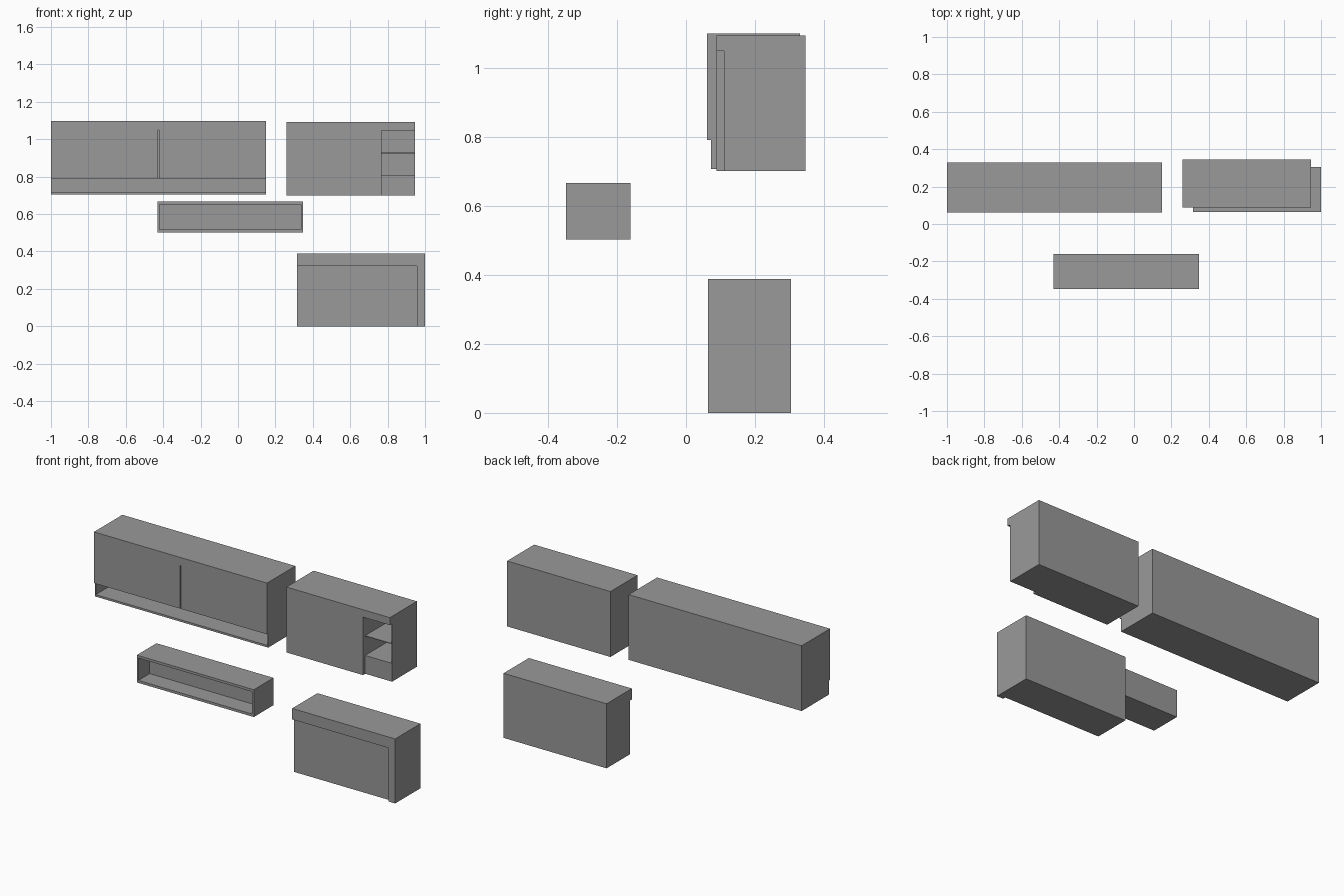
import bpy
import bmesh

if "Cube" in bpy.data.objects:
    bpy.data.objects.remove(bpy.data.objects["Cube"], do_unlink=True)

grey = bpy.data.materials.new("plain grey")
grey.use_nodes = True
colour = (0.32, 0.32, 0.32, 1)
grey.diffuse_color = colour
grey.node_tree.nodes["Principled BSDF"].inputs["Base Color"].default_value = colour


def panel(name, outline, y0, y1):
    """Extrude an x-z outline from y0 back to y1."""
    bm = bmesh.new()
    face = bm.faces.new([bm.verts.new((x, y0, z)) for x, z in outline])
    side = bmesh.ops.extrude_face_region(bm, geom=[face])
    verts = [g for g in side["geom"] if isinstance(g, bmesh.types.BMVert)]
    bmesh.ops.translate(bm, verts=verts, vec=(0, y1 - y0, 0))
    bmesh.ops.recalc_face_normals(bm, faces=bm.faces)
    mesh = bpy.data.meshes.new(name)
    bm.to_mesh(mesh)
    bm.free()
    mesh.materials.append(grey)
    obj = bpy.data.objects.new(name, mesh)
    bpy.context.collection.objects.link(obj)
    return obj


def box(name, x0, x1, y0, y1, z0, z1):
    return panel(name, [(x0, z0), (x1, z0), (x1, z1), (x0, z1)], y0, y1)


THIN = 0.004

# Long wall cabinet: closed top with a slit between the doors, open tray below
L, R, BACK, FRONT = -1.0, 0.15, 0.33, 0.072
LOW, FLOOR, SHELF, TOP = 0.706, 0.718, 0.79, 1.098
SLIT, HALF, SLIT_TOP = -0.425, 0.002, 1.05
box("long_cabinet_body", L, R, FRONT, BACK, SHELF, TOP)
panel("long_cabinet_doors",
      [(L, SHELF), (SLIT - HALF, SHELF), (SLIT - HALF, SLIT_TOP),
       (SLIT + HALF, SLIT_TOP), (SLIT + HALF, SHELF), (R, SHELF),
       (R, TOP), (L, TOP)], 0.061, FRONT)
box("long_cabinet_floor", L, R, FRONT, BACK, LOW, FLOOR)
box("long_cabinet_back", L, R, BACK - THIN, BACK, FLOOR, SHELF)
for name, x in (("right", L), ("left", R - THIN)):
    box("long_cabinet_side_" + name, x, x + THIN, FRONT, BACK - THIN, FLOOR, SHELF)

# Short wall cabinet: L-shaped front around an open corner niche
L, R, NICHE = 0.26, 0.947, 0.768
FACE, FRONT, BACK = 0.089, 0.11, 0.346
LOW, SEAT, HEAD, TOP = 0.70, 0.81, 1.048, 1.093
panel("short_cabinet_front",
      [(L, LOW), (NICHE, LOW), (NICHE, HEAD), (R, HEAD), (R, TOP), (L, TOP)],
      FACE, FRONT)
box("short_cabinet_body", L, NICHE, FRONT, BACK, LOW, TOP)
box("niche_head", NICHE, R, FRONT, BACK, HEAD, TOP)
box("niche_base", NICHE, R, FRONT, BACK, LOW, SEAT)
box("niche_back", NICHE, R, BACK - THIN, BACK, SEAT, HEAD)
box("niche_side", R - THIN, R, FRONT, BACK - THIN, SEAT, HEAD)
box("niche_shelf", NICHE, R - THIN, FRONT, BACK - THIN, 0.925, 0.925 + THIN)

# Base cabinet: raised top and side strip around a recessed door
L, R, FACE, FRONT, BACK = 0.315, 1.0, 0.064, 0.082, 0.304
STRIP, RAIL, TOP = 0.957, 0.322, 0.388
box("base_cabinet_body", L, R, FRONT, BACK, 0, TOP)
panel("base_cabinet_frame",
      [(L, RAIL), (STRIP, RAIL), (STRIP, 0), (R, 0), (R, TOP), (L, TOP)],
      FACE, FRONT)

# Small open wall shelf: solid back with a rim of boards
L, R, FRONT, REST, BACK = -0.43, 0.348, -0.347, -0.24, -0.16
LOW, TOP, SIDE, BOARD = 0.502, 0.666, 0.011, 0.015
box("wall_shelf_back", L, R, REST, BACK, LOW, TOP)
for name, z in (("bottom", LOW), ("top", TOP - BOARD)):
    box("wall_shelf_" + name, L, R, FRONT, REST, z, z + BOARD)
for name, x in (("right", L), ("left", R - SIDE)):
    box("wall_shelf_side_" + name, x, x + SIDE, FRONT, REST, LOW + BOARD, TOP - BOARD)
